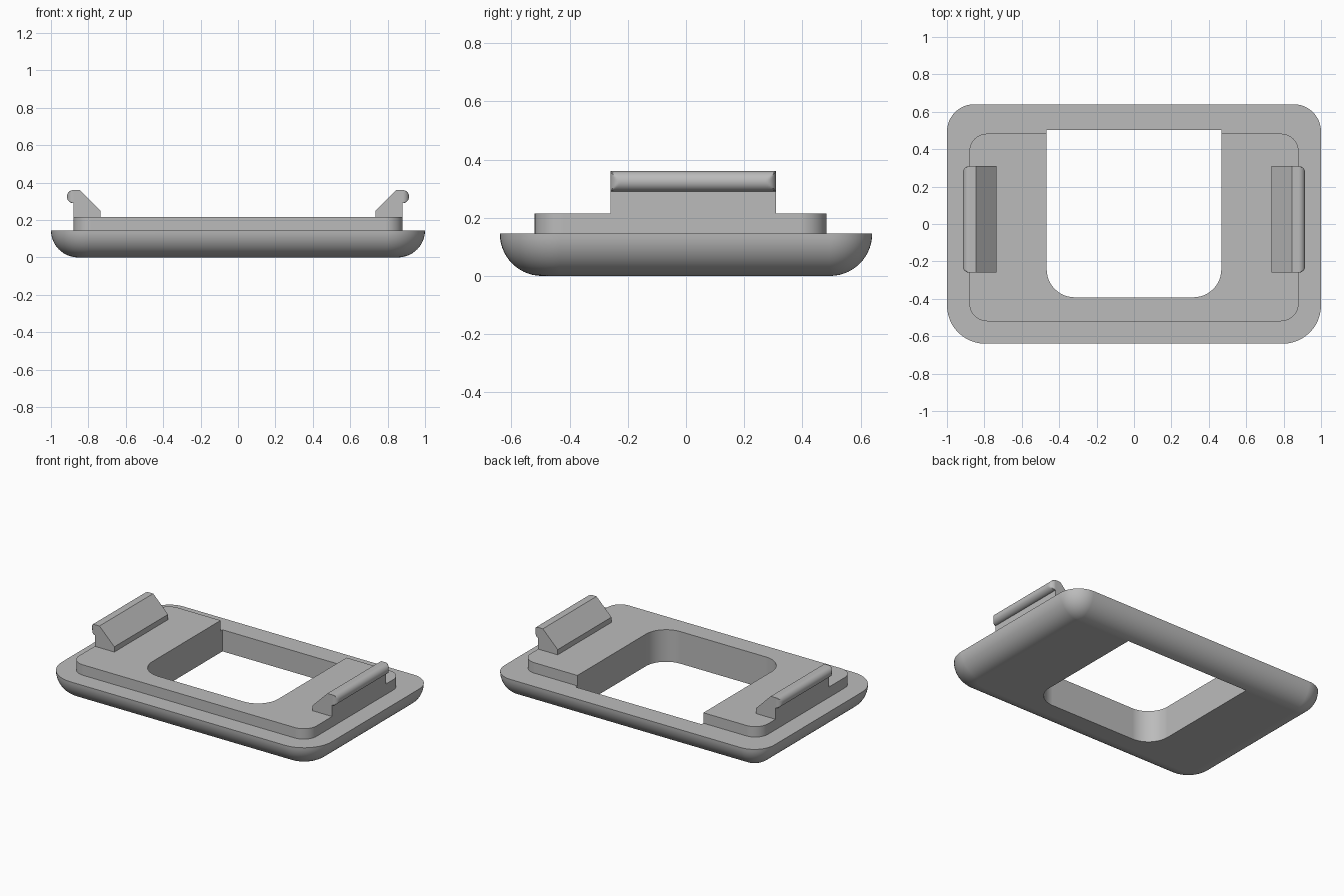
import bpy
import bmesh
from math import sin, cos, pi, sqrt

cube = bpy.data.objects.get("Cube")
if cube:
    bpy.data.objects.remove(cube, do_unlink=True)

grey = bpy.data.materials.new("plain grey")
grey.use_nodes = True
colour = (0.5, 0.5, 0.5, 1)
grey.diffuse_color = colour
grey.node_tree.nodes["Principled BSDF"].inputs["Base Color"].default_value = colour


def rounded_outline(half_x, front, back, front_r, back_r, steps=12):
    """Counter-clockwise rectangle with rounded corners."""
    corners = [(half_x, back, back_r, 0), (-half_x, back, back_r, 1),
               (-half_x, front, front_r, 2), (half_x, front, front_r, 3)]
    points = []
    for x, y, r, quarter in corners:
        cx = x - r if x > 0 else x + r
        cy = y - r if y == back else y + r
        for i in range(steps + 1):
            a = (quarter + i / steps) * pi / 2
            points.append((cx + r * cos(a), cy + r * sin(a)))
    return points


def loft(name, rings):
    """Join equal-length rings of 3D points and cap both ends."""
    bm = bmesh.new()
    rows = [[bm.verts.new(p) for p in ring] for ring in rings]
    n = len(rows[0])
    for a, b in zip(rows, rows[1:]):
        for i in range(n):
            j = (i + 1) % n
            bm.faces.new((a[i], a[j], b[j], b[i]))
    bm.faces.new(rows[0][::-1])
    bm.faces.new(rows[-1])
    bmesh.ops.remove_doubles(bm, verts=bm.verts, dist=0.00005)
    bmesh.ops.recalc_face_normals(bm, faces=bm.faces)
    mesh = bpy.data.meshes.new(name)
    bm.to_mesh(mesh)
    bm.free()
    mesh.materials.append(grey)
    obj = bpy.data.objects.new(name, mesh)
    bpy.context.collection.objects.link(obj)
    return obj


def select_only(obj):
    bpy.ops.object.select_all(action="DESELECT")
    obj.select_set(True)
    bpy.context.view_layer.objects.active = obj


def finish(obj):
    select_only(obj)
    bpy.ops.object.shade_smooth_by_angle(angle=0.5)
    weighted = obj.modifiers.new("flat_normals", "WEIGHTED_NORMAL")
    weighted.keep_sharp = True


def prism(name, outline, low, high):
    return loft(name, [[(x, y, z) for x, y in outline] for z in (low, high)])


RIM, TOP = 0.145, 0.215

# Bezel: rounded plate whose lower edge is a quarter-round
rings = []
for i in range(15):
    a = i / 14 * pi / 2
    inset = RIM * (1 - sin(a))
    outline = rounded_outline(1 - inset, inset - 0.64, 0.64 - inset,
                              0.205 - inset, max(0.146 - inset, 0))
    rings.append([(x, y, RIM * (1 - cos(a))) for x, y in outline])
bezel = loft("bezel", rings)

# Raised step on the bezel
step = prism("raised_step", rounded_outline(0.88, -0.52, 0.483, 0.095, 0.095),
             RIM - 0.01, TOP)

# Opening through both, rounded at the front only
cutter = prism("opening_cutter", rounded_outline(0.467, -0.392, 0.502, 0.15, 0), -0.2, 0.5)
cutter.hide_render = True
for part in (bezel, step):
    cut = part.modifiers.new("opening", "BOOLEAN")
    cut.operation = "DIFFERENCE"
    cut.solver = "EXACT"
    cut.object = cutter
    select_only(part)
    bpy.ops.object.modifier_apply(modifier="opening")
    finish(part)
bpy.data.objects.remove(cutter, do_unlink=True)

# Snap clips: sloped wedge with a round-ended bead along its outer edge
FRONT, BACK, WALL, BEAD = -0.26, 0.309, 0.88, 0.035
wedge = [(WALL, TOP - 0.01), (WALL, 0.36), (0.845, 0.36), (0.735, 0.25), (0.735, TOP - 0.01)]
ends = [BEAD * (1 - cos(i / 8 * pi / 2)) for i in range(9)]
for side, label in ((1, "left"), (-1, "right")):
    clip = loft(label + "_clip", [[(side * x, y, z) for x, z in wedge] for y in (FRONT, BACK)])
    finish(clip)
    rings = []
    for y, d in [(FRONT + d, d) for d in ends] + [(BACK - d, d) for d in reversed(ends)]:
        limit = sqrt(max(BEAD ** 2 - (BEAD - d) ** 2, 0)) + 0.0005
        ring = [(side * (WALL - 0.01), y, 0.36), (side * (WALL - 0.01), y, 0.29)]
        for i in range(17):
            a = (i / 16 - 0.5) * pi
            ring.append((side * (WALL + min(BEAD * cos(a), limit)), y, 0.325 + BEAD * sin(a)))
        rings.append(ring)
    finish(loft(label + "_clip_bead", rings))
